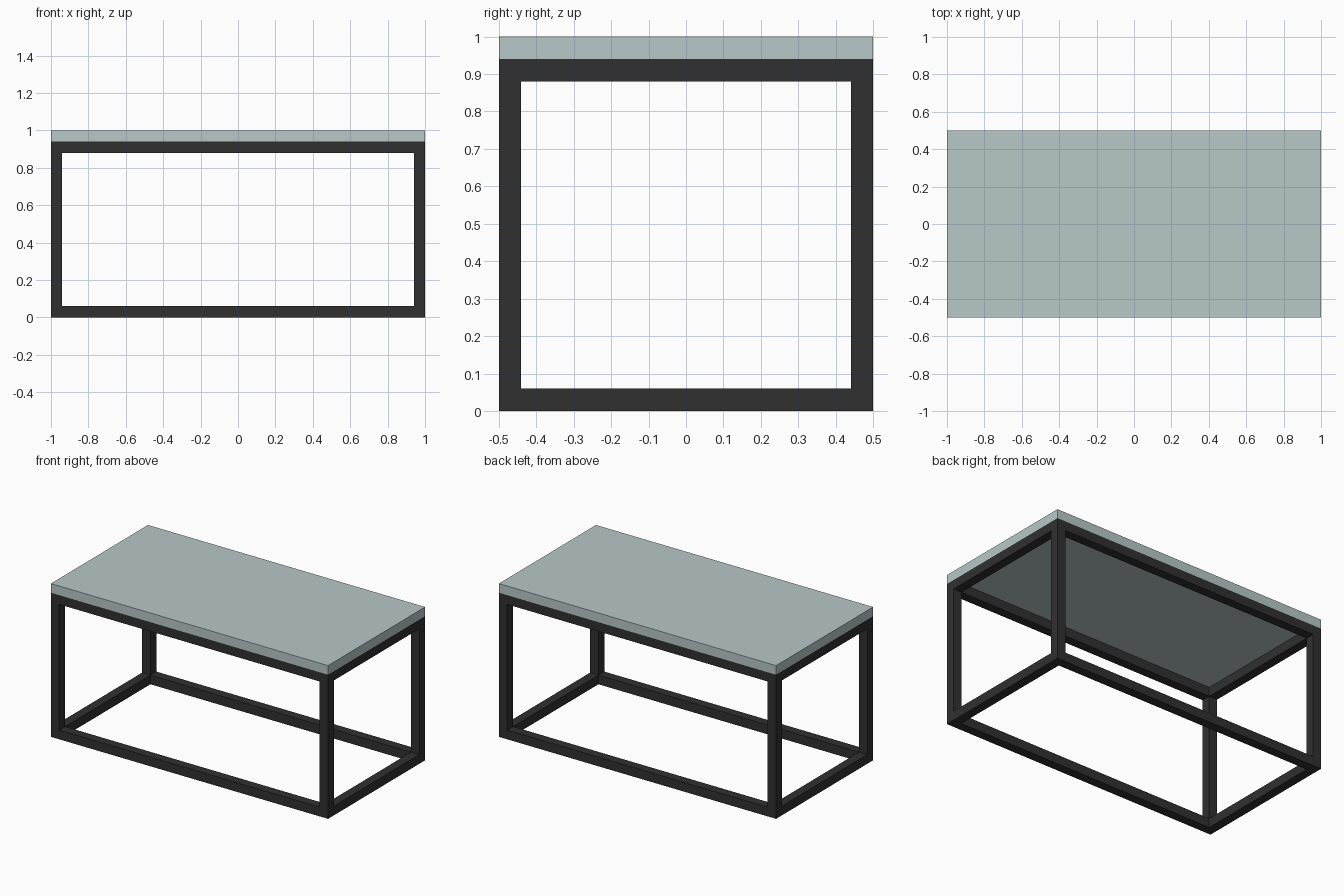
import bpy

if "Cube" in bpy.data.objects:
    bpy.data.objects.remove(bpy.data.objects["Cube"])

L, W, H = 2.0, 1.0, 1.0   # overall size
T = 0.06                  # bar and top thickness


def material(name, rgb):
    m = bpy.data.materials.new(name)
    m.diffuse_color = (*rgb, 1.0)
    m.use_nodes = True
    m.node_tree.nodes["Principled BSDF"].inputs["Base Color"].default_value = m.diffuse_color
    return m


def box(name, centre, size, mat):
    bpy.ops.mesh.primitive_cube_add(size=1, location=centre)
    o = bpy.context.object
    o.name = name
    o.scale = size
    bpy.ops.object.transform_apply(location=False, rotation=False, scale=True)
    o.data.materials.append(mat)
    return o


metal = material("dark_metal", (0.03, 0.03, 0.03))
pale = material("pale_top", (0.48, 0.58, 0.58))

frame_h = H - T
x, y = L / 2 - T / 2, W / 2 - T / 2

# Table top
box("table_top", (0, 0, H - T / 2), (L, W, T), pale)

# Four corner legs
for sx, side in ((-1, "left"), (1, "right")):
    for sy, end in ((-1, "front"), (1, "back")):
        box(f"{end}_{side}_leg", (sx * x, sy * y, frame_h / 2), (T, T, frame_h), metal)

# Upper and lower rails fitted between the legs
for z, level in ((T / 2, "lower"), (frame_h - T / 2, "upper")):
    for sy, end in ((-1, "front"), (1, "back")):
        box(f"{level}_{end}_rail", (0, sy * y, z), (L - 2 * T, T, T), metal)
    for sx, side in ((-1, "left"), (1, "right")):
        box(f"{level}_{side}_rail", (sx * x, 0, z), (T, W - 2 * T, T), metal)
